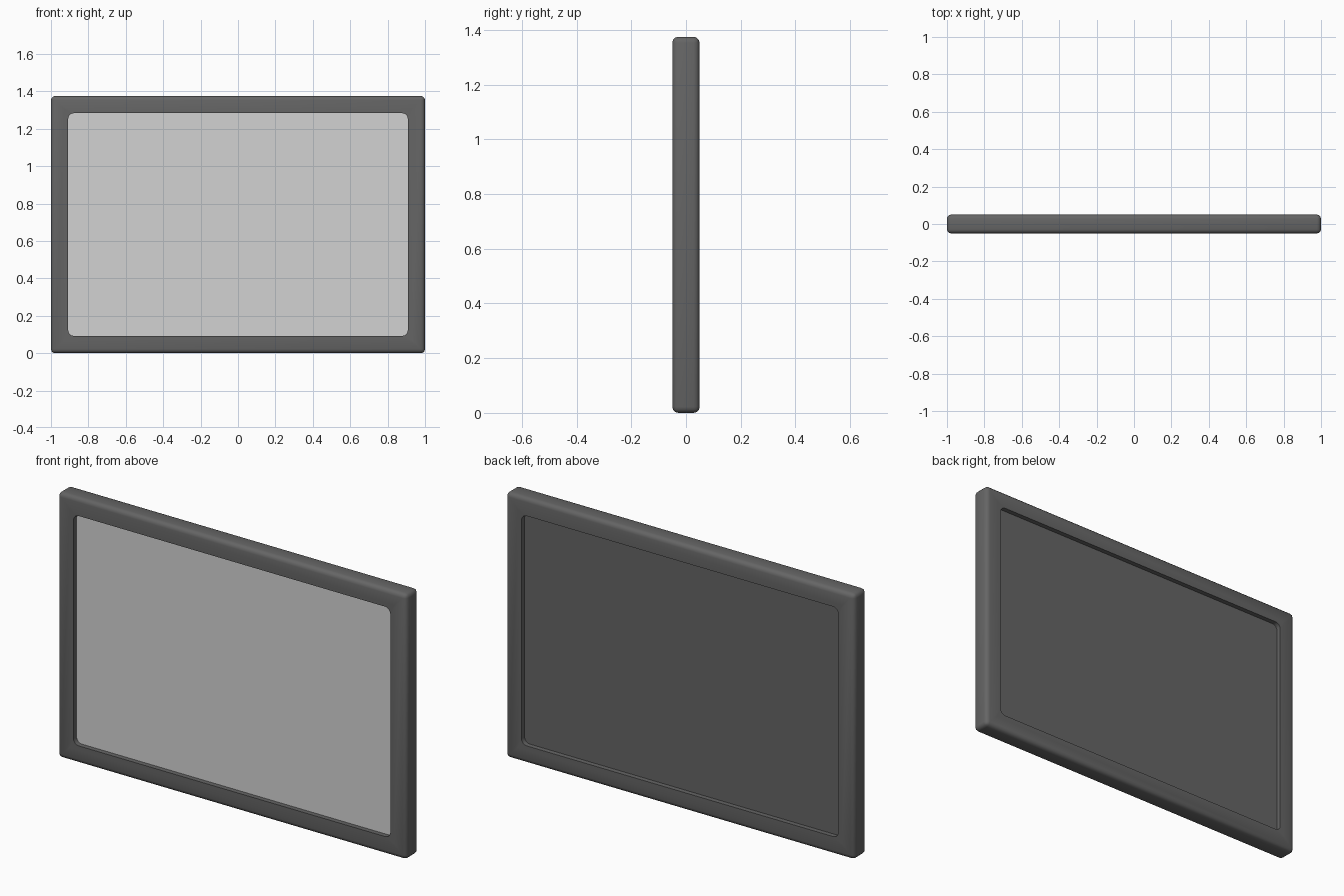
import bpy, bmesh

cube = bpy.data.objects.get("Cube")
if cube:
    bpy.data.objects.remove(cube, do_unlink=True)

WIDTH, DEPTH, HEIGHT = 2.0, 0.10, 1.375
BORDER, RECESS, EDGE = 0.092, 0.025, 0.022


def material(name, value):
    mat = bpy.data.materials.new(name)
    mat.use_nodes = True
    color = (value, value, value, 1)
    mat.diffuse_color = color
    mat.node_tree.nodes["Principled BSDF"].inputs["Base Color"].default_value = color
    return mat


def add_object(name, bm, mat):
    bmesh.ops.recalc_face_normals(bm, faces=bm.faces)
    mesh = bpy.data.meshes.new(name)
    bm.to_mesh(mesh)
    bm.free()
    mesh.materials.append(mat)
    obj = bpy.data.objects.new(name, mesh)
    bpy.context.collection.objects.link(obj)
    return obj


def corners(bm, inset, y):
    x, low, high = WIDTH / 2 - inset, inset, HEIGHT - inset
    return [bm.verts.new(p) for p in
            ((-x, y, low), (x, y, low), (x, y, high), (-x, y, high))]


def panel(name, y, thickness, mat):
    # Tucked slightly behind the border so no gap shows
    x, low = WIDTH / 2 - BORDER + 0.01, BORDER - 0.01
    bm = bmesh.new()
    bmesh.ops.create_cube(bm, size=1)
    for v in bm.verts:
        v.co = (v.co.x * 2 * x, y + v.co.y * thickness,
                HEIGHT / 2 + v.co.z * (HEIGHT - 2 * low))
    return add_object(name, bm, mat)


dark = material("dark grey", 0.13)
light = material("light grey", 0.65)

# Border: four mitred bars around a rounded opening
bm = bmesh.new()
rings = [corners(bm, 0, -DEPTH / 2), corners(bm, BORDER, -DEPTH / 2),
         corners(bm, BORDER, DEPTH / 2), corners(bm, 0, DEPTH / 2)]
for r in range(4):
    a, b = rings[r], rings[(r + 1) % 4]
    for i in range(4):
        j = (i + 1) % 4
        bm.faces.new((a[i], a[j], b[j], b[i]))
bm.edges.ensure_lookup_table()
inner = set(rings[1] + rings[2])
opening_corners = [e for e in bm.edges if set(e.verts) <= inner
                   and abs(e.verts[0].co.y - e.verts[1].co.y) > 0.01]
outer = set(rings[0] + rings[3])
outer_edges = [e for e in bm.edges if set(e.verts) <= outer]
bmesh.ops.bevel(bm, geom=opening_corners, offset=0.03, segments=4,
                profile=0.5, affect='EDGES')
outer_edges = [e for e in outer_edges if e.is_valid]
bmesh.ops.bevel(bm, geom=outer_edges, offset=EDGE, segments=3,
                profile=0.5, affect='EDGES')
frame = add_object("frame_border", bm, dark)

# Recessed picture and backing board
front_y = -DEPTH / 2 + RECESS
back_y = DEPTH / 2 - RECESS
panel("picture_panel", front_y + 0.01, 0.02, light)
panel("backing_board", back_y - 0.014, 0.028, dark)

# Smooth border with crisp opening edges
bpy.ops.object.select_all(action='DESELECT')
frame.select_set(True)
bpy.context.view_layer.objects.active = frame
bpy.ops.object.shade_smooth_by_angle(angle=0.7)
